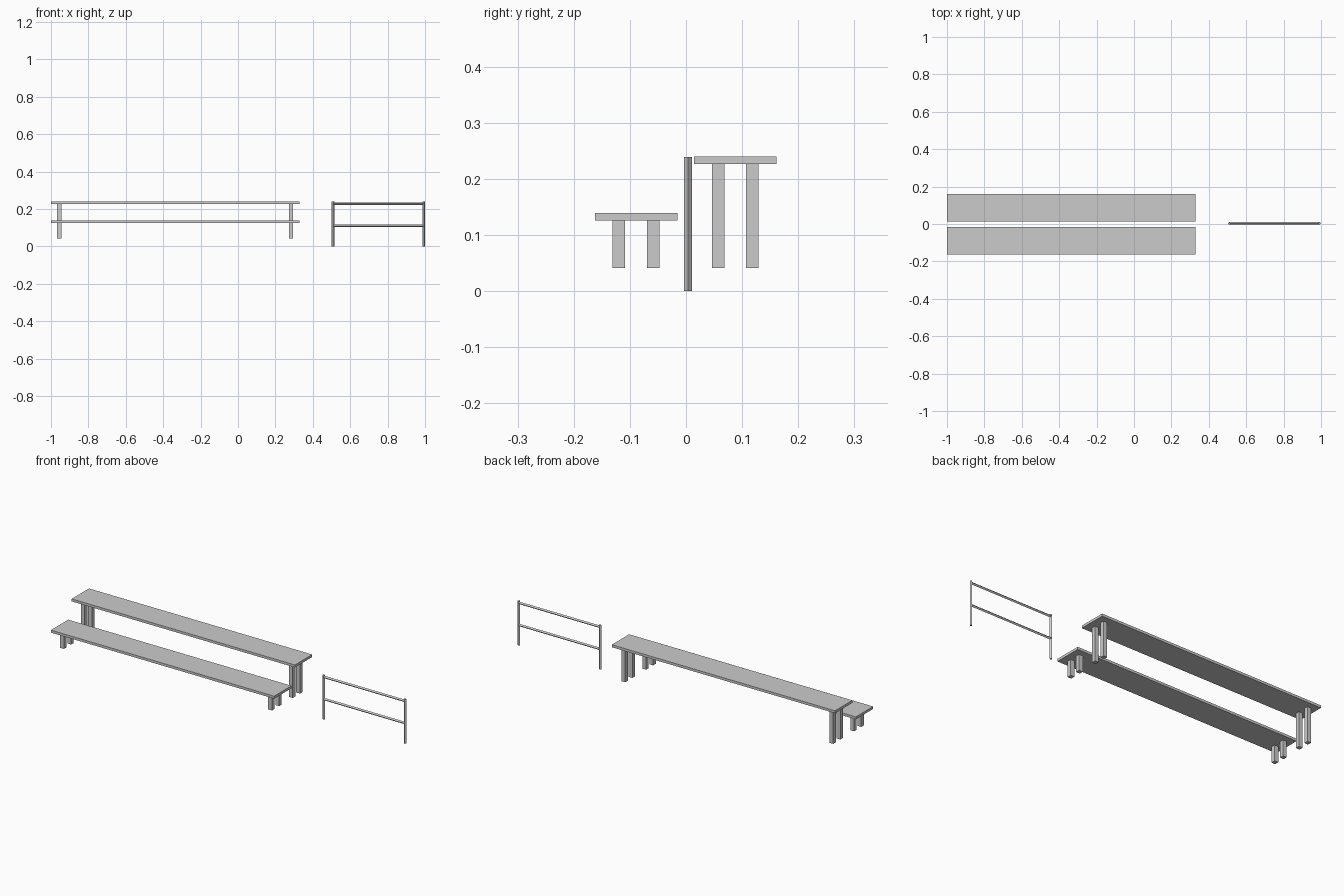
import bpy
from mathutils import Vector

if "Cube" in bpy.data.objects:
    bpy.data.objects.remove(bpy.data.objects["Cube"])


def box(name, x0, x1, y0, y1, z0, z1):
    bpy.ops.mesh.primitive_cube_add(size=1, location=((x0 + x1) / 2, (y0 + y1) / 2, (z0 + z1) / 2))
    o = bpy.context.object
    o.name = name
    o.scale = (x1 - x0, y1 - y0, z1 - z0)
    bpy.ops.object.transform_apply(location=False, rotation=False, scale=True)


def bar(name, a, b, r):
    # four-sided bar with a diamond cross-section between two points
    a, b = Vector(a), Vector(b)
    d = b - a
    bpy.ops.mesh.primitive_cylinder_add(vertices=4, radius=r, depth=d.length, location=(a + b) / 2)
    o = bpy.context.object
    o.name = name
    if abs(d.x) > abs(d.z):
        o.rotation_euler = (0, 1.5707963, 0)


# Low front bench and tall back bench
X0, X1 = -1.0, 0.329
T, W, LEG, FOOT = 0.0135, 0.147, 0.0222, 0.041
for label, yc, top in (("front_bench", -0.089, 0.1395), ("back_bench", 0.0877, 0.24)):
    box(label + "_plank", X0, X1, yc - W / 2, yc + W / 2, top - T, top)
    for xname, x in (("left", -0.956), ("right", 0.2825)):
        for yname, y in (("front", yc - 0.0305), ("back", yc + 0.0305)):
            box(f"{label}_{xname}_{yname}_leg", x - LEG / 2, x + LEG / 2,
                y - LEG / 2, y + LEG / 2, FOOT, top - T)

# Free-standing railing
RY, R = 0.0036, 0.0068
P0, P1 = 0.508, 0.9932
for label, x in (("left", P0), ("right", P1)):
    bar(f"railing_{label}_post", (x, RY, 0), (x, RY, 0.239), R)
for label, z in (("lower", 0.109), ("upper", 0.228)):
    bar(f"railing_{label}_rail", (P0, RY, z), (P1, RY, z), R)
